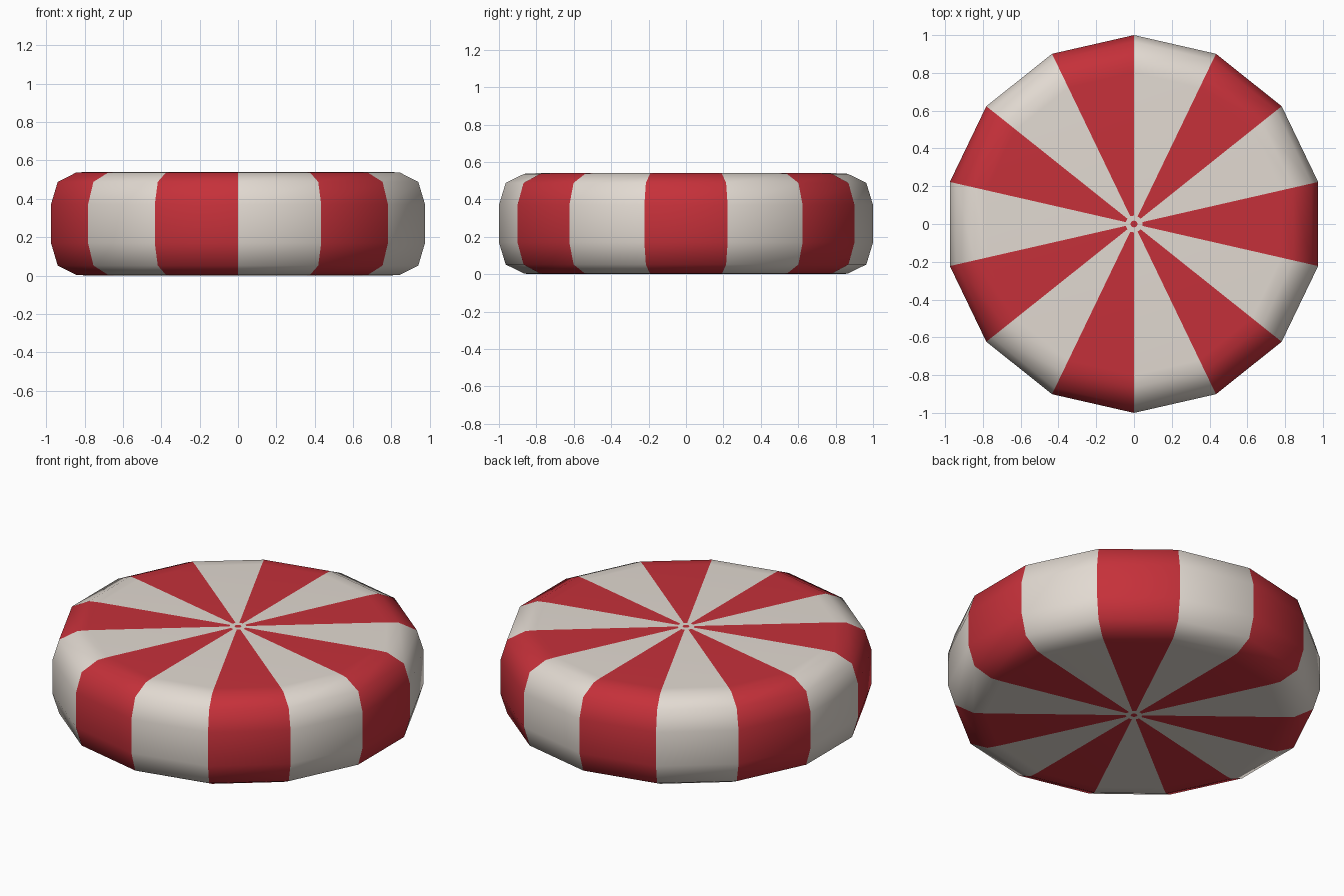
import bpy, bmesh, math

if "Cube" in bpy.data.objects:
    bpy.data.objects.remove(bpy.data.objects["Cube"])

SIDES = 14


def material(name, rgb):
    m = bpy.data.materials.new(name)
    m.diffuse_color = (*rgb, 1.0)
    m.use_nodes = True
    m.node_tree.nodes["Principled BSDF"].inputs["Base Color"].default_value = m.diffuse_color
    return m


red = material("candy red", (0.56, 0.030, 0.042))
cream = material("cream white", (0.76, 0.70, 0.64))

# Half profile (radius, height) from bottom centre outward and back to top centre
lower = [(0.018, 0.0), (0.045, 0.0), (0.80, 0.0), (0.865, 0.003), (0.964, 0.052), (1.0, 0.17)]
profile = lower + [(r, 0.54 - z) for r, z in reversed(lower)]

bm = bmesh.new()
rings = []
for r, z in profile:
    ring = []
    for k in range(SIDES):
        a = math.pi / 2 + k * 2 * math.pi / SIDES
        ring.append(bm.verts.new((r * math.cos(a), r * math.sin(a), z)))
    rings.append(ring)

# Stripes: alternate wedges red and cream, with a tiny cream ring at the hub
for i in range(len(rings) - 1):
    hub = i in (0, len(rings) - 2)
    for k in range(SIDES):
        n = (k + 1) % SIDES
        f = bm.faces.new((rings[i][k], rings[i][n], rings[i + 1][n], rings[i + 1][k]))
        f.material_index = 1 if hub else k % 2

# Small red centres on both sides
bm.faces.new(list(reversed(rings[0])))
bm.faces.new(rings[-1])

bmesh.ops.recalc_face_normals(bm, faces=bm.faces[:])
for f in bm.faces:
    f.smooth = True

mesh = bpy.data.meshes.new("striped_mint")
bm.to_mesh(mesh)
bm.free()
mesh.materials.append(red)
mesh.materials.append(cream)
obj = bpy.data.objects.new("striped_mint", mesh)
bpy.context.collection.objects.link(obj)
